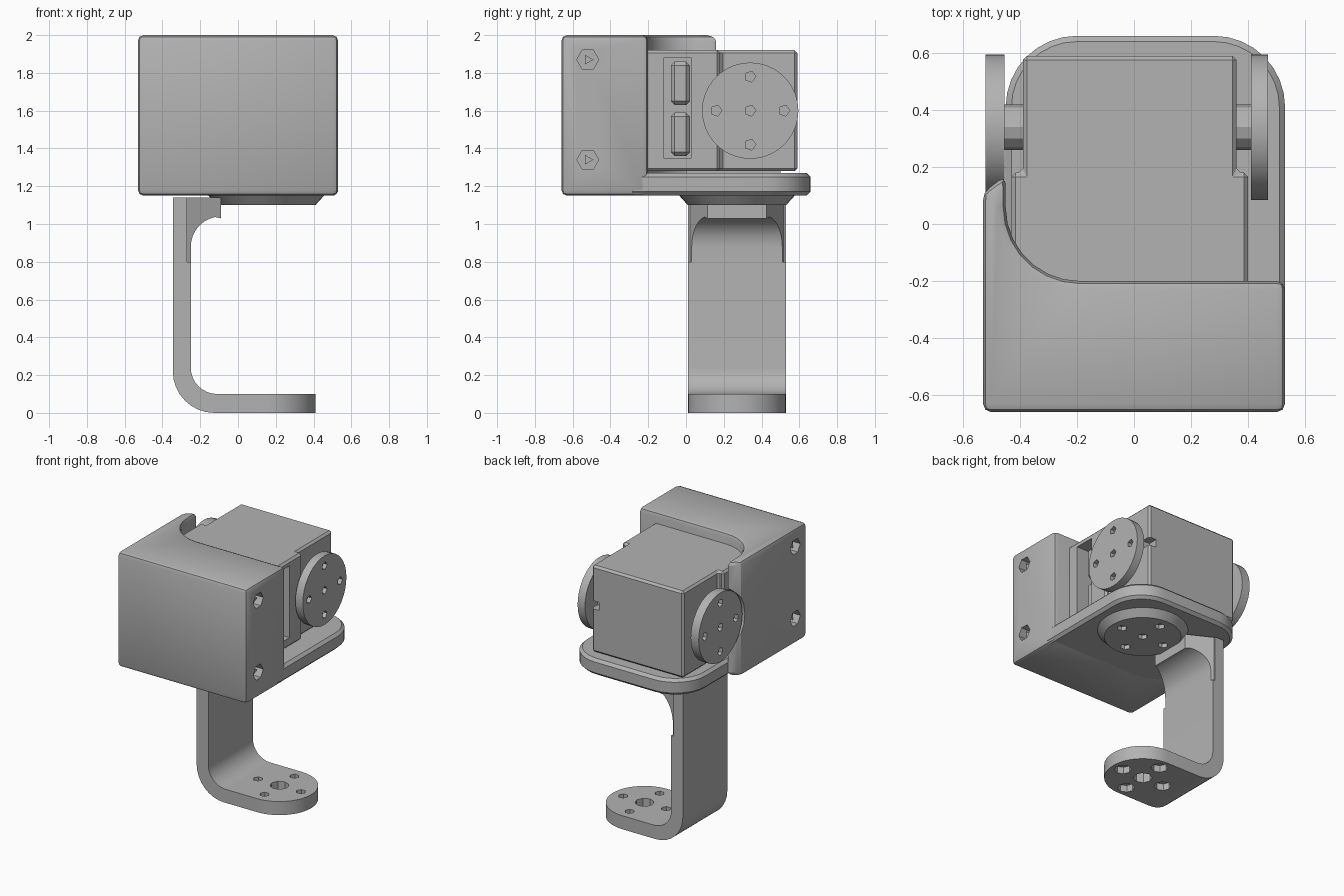
import bpy, bmesh
from math import sin, cos, pi, radians
from mathutils import Vector

if "Cube" in bpy.data.objects:
    bpy.data.objects.remove(bpy.data.objects["Cube"])

grey = bpy.data.materials.new("plain grey")
grey.use_nodes = True
grey.diffuse_color = (0.45, 0.45, 0.45, 1)
grey.node_tree.nodes["Principled BSDF"].inputs["Base Color"].default_value = (0.45, 0.45, 0.45, 1)
parts = []


def arc(cx, cy, r, start, end, n=8):
    """Points on an arc, angles in degrees."""
    steps = [radians(start + (end - start) * i / n) for i in range(n + 1)]
    return [(cx + r * cos(t), cy + r * sin(t)) for t in steps]


def rect(u0, u1, v0, v1):
    return [(u0, v0), (u1, v0), (u1, v1), (u0, v1)]


def prism(name, points, axis, low, high, keep=True, low_scale=1.0):
    """Extrude a 2D outline along an axis; low_scale tapers the low end."""
    place = {"x": lambda u, v, w: (w, u, v),
             "y": lambda u, v, w: (u, w, v),
             "z": lambda u, v, w: (u, v, w)}[axis]
    n = len(points)
    cu, cv = sum(p[0] for p in points) / n, sum(p[1] for p in points) / n
    bm = bmesh.new()
    bottom = [bm.verts.new(place(cu + (u - cu) * low_scale, cv + (v - cv) * low_scale, low))
              for u, v in points]
    top = [bm.verts.new(place(u, v, high)) for u, v in points]
    bm.faces.new(bottom)
    bm.faces.new(top)
    for i in range(n):
        j = (i + 1) % n
        bm.faces.new((bottom[i], bottom[j], top[j], top[i]))
    bmesh.ops.recalc_face_normals(bm, faces=bm.faces)
    mesh = bpy.data.meshes.new(name)
    bm.to_mesh(mesh)
    bm.free()
    mesh.materials.append(grey)
    obj = bpy.data.objects.new(name, mesh)
    bpy.context.collection.objects.link(obj)
    if keep:
        parts.append(obj)
    return obj


def disc(name, u, v, r, axis, low, high, sides=36, keep=True, low_scale=1.0):
    return prism(name, arc(u, v, r, 0, 360, sides)[:-1], axis, low, high, keep, low_scale)


def apply(obj, mod):
    bpy.context.view_layer.objects.active = obj
    bpy.ops.object.modifier_apply(modifier=mod.name)


def bevel(obj, width, segments=2):
    mod = obj.modifiers.new("bevel", "BEVEL")
    mod.width, mod.segments = width, segments
    mod.limit_method, mod.angle_limit = "ANGLE", radians(40)
    apply(obj, mod)


def cut(obj, cutter):
    cutter.hide_render = True
    mod = obj.modifiers.new("cut", "BOOLEAN")
    mod.operation, mod.solver, mod.object = "DIFFERENCE", "EXACT", cutter
    apply(obj, mod)
    bpy.data.objects.remove(cutter)


def cross(u, v, r):
    return [(u + r, v), (u - r, v), (u, v + r), (u, v - r)]


# Housing: front block with a side wall that curves back around the motor
outline = [(-0.53, -0.66), (0.53, -0.66), (0.53, -0.2)]
outline += arc(-0.19, 0.06, 0.26, 270, 180, 7) + [(-0.45, 0.17), (-0.53, 0.11)]
housing = prism("housing", outline, "z", 1.15, 2.0)
bevel(housing, 0.03)
cut(housing, disc("horn_clearance", 0.34, 1.6, 0.27, "x", -0.6, -0.44, 24, False))
for z in (1.34, 1.87):
    for side in (-1, 1):
        low, high = sorted((side * 0.46, side * 0.6))
        cut(housing, disc("screw_hole", -0.52, z, 0.058, "x", low, high, 6, False))
        low, high = sorted((side * 0.45, side * 0.5))
        disc("housing_screw", -0.52, z, 0.03, "x", low, high, 3)

# Floor plate under the motor, with round back corners
outline = [(-0.45, -0.3), (0.53, -0.3)]
outline += arc(0.28, 0.41, 0.25, 0, 90) + arc(-0.2, 0.41, 0.25, 90, 180)
floor_plate = prism("floor_plate", outline, "z", 1.151, 1.27)
bevel(floor_plate, 0.02, 1)

# Motor body with a wider shoulder and a recessed slot on one side
outline = [(-0.43, -0.22), (0.4, -0.22), (0.4, 0.18), (0.36, 0.18),
           (0.36, 0.59), (-0.39, 0.59), (-0.39, 0.18), (-0.43, 0.18)]
motor = prism("motor_body", outline, "z", 1.28, 1.92)
bevel(motor, 0.015, 1)
cut(motor, prism("slot", rect(-0.12, 0.03, 1.35, 1.88), "x", 0.27, 0.5, False))
cut(motor, prism("cable_notch", rect(0.52, 0.65, 1.6, 1.66), "x", 0.3, 0.5, False))
for z in (1.36, 1.63):
    bevel(prism("slot_connector", rect(-0.08, 0.02, z, z + 0.23), "x", 0.25, 0.35), 0.02, 1)
prism("motor_feet", rect(-0.3, 0.3, 0.0, 0.5), "z", 1.26, 1.3)

# Round horns on both ends of the motor shaft
for name, low, high, shaft in (("left_horn", 0.41, 0.47, (0.33, 0.42)),
                               ("right_horn", -0.52, -0.455, (-0.46, -0.38))):
    horn = disc(name, 0.34, 1.6, 0.255, "x", low, high)
    for u, v in cross(0.34, 1.6, 0.18) + [(0.34, 1.6)]:
        outer = (0.44, 0.6) if low > 0 else (-0.6, -0.49)
        cut(horn, disc("horn_hole", u, v, 0.03, "x", *outer, 5, False))
    disc(name + "_shaft", 0.34, 1.6, 0.08, "x", *shaft, 12)

# Tapered horn under the floor plate
lower_horn = disc("lower_horn", 0.15, 0.27, 0.31, "z", 1.1, 1.155, low_scale=0.84)
for u, v in cross(0.15, 0.27, 0.18) + [(0.15, 0.27)]:
    cut(lower_horn, disc("horn_hole", u, v, 0.035, "z", 1.05, 1.13, 6, False))

# Bracket arm, bent at the foot and flared at the top
outline = [(-0.1, 0.0), (-0.1, 0.1)] + arc(-0.11, 0.24, 0.14, 270, 180)
outline += arc(-0.09, 0.88, 0.16, 180, 90)[:-1]
outline += [(-0.09, 1.03), (-0.09, 1.14), (-0.345, 1.14)] + arc(-0.125, 0.22, 0.22, 180, 270)
arm = prism("bracket_arm", outline, "y", 0.01, 0.53)
for side in (-1, 1):
    corner = [(-0.27, 0.27 + side * 0.25), (0.0, 0.27 + side * 0.11), (0.0, 0.27 + side * 0.35),
              (-0.27, 0.27 + side * 0.35)]
    cut(arm, prism("arm_corner", corner, "z", 0.8, 1.3, False))

# Foot plate with a round end and a ring of countersunk holes
outline = [(-0.12, 0.01)] + arc(0.15, 0.27, 0.26, -90, 90, 18) + [(-0.12, 0.53)]
foot = prism("foot_plate", outline, "z", 0.0, 0.1)
cut(foot, disc("centre_hole", 0.15, 0.27, 0.065, "z", -0.1, 0.2, 8, False))
for u, v in cross(0.15, 0.27, 0.175):
    cut(foot, disc("foot_hole", u, v, 0.033, "z", -0.1, 0.2, 6, False))
    cut(foot, disc("countersink", u, v, 0.058, "z", -0.1, 0.05, 8, False))

# Smooth the curves and keep the edges sharp
bpy.ops.object.select_all(action="DESELECT")
for obj in parts:
    obj.select_set(True)
bpy.context.view_layer.objects.active = housing
bpy.ops.object.shade_smooth_by_angle(angle=radians(25))
